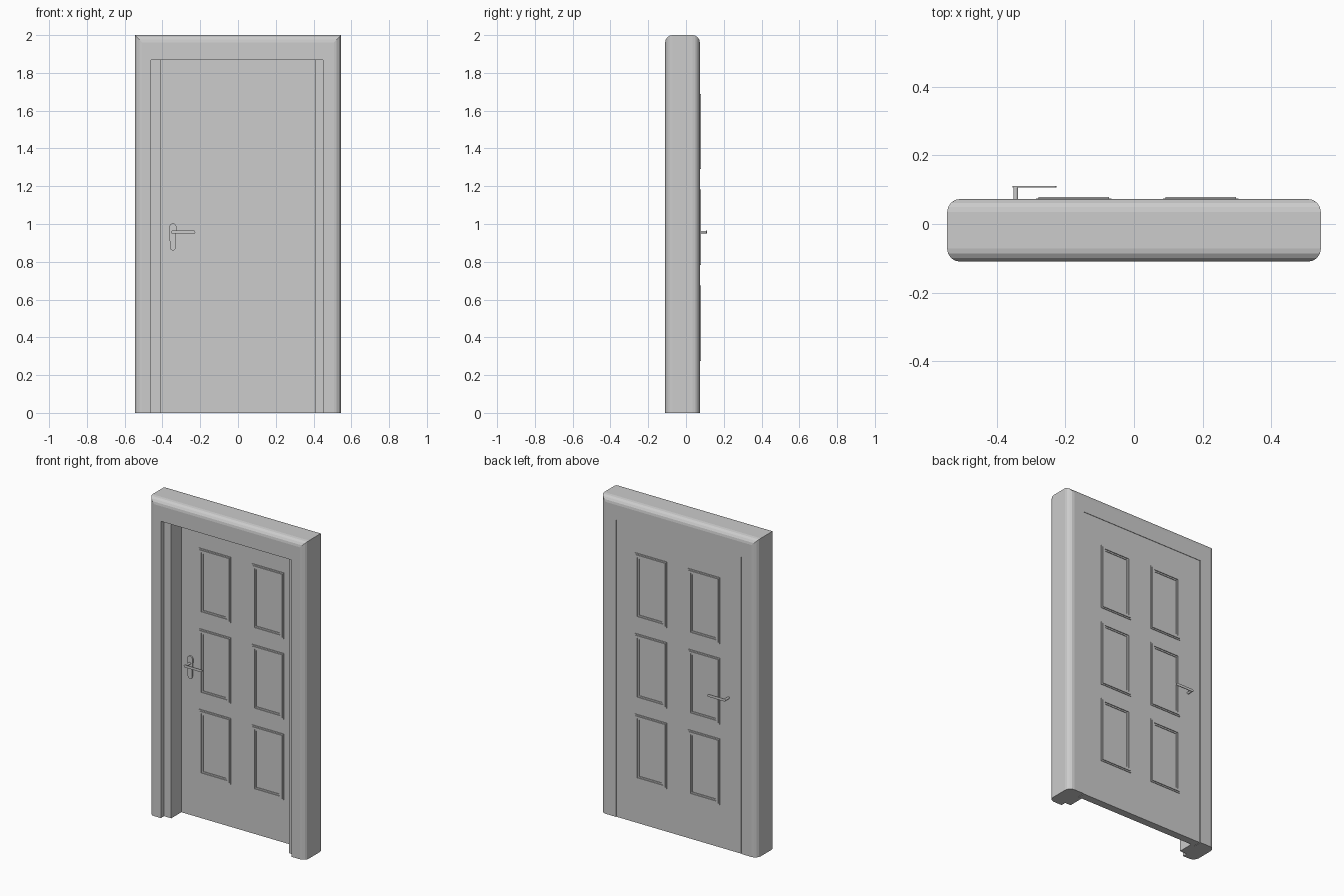
import bpy, bmesh, math

cube = bpy.data.objects.get("Cube")
if cube:
    bpy.data.objects.remove(cube, do_unlink=True)

grey = bpy.data.materials.new("plain_grey")
grey.use_nodes = True
grey.diffuse_color = (0.604, 0.604, 0.604, 1)
grey.node_tree.nodes["Principled BSDF"].inputs["Base Color"].default_value = (0.604, 0.604, 0.604, 1)


def finish(name, bm):
    bmesh.ops.recalc_face_normals(bm, faces=bm.faces[:])
    mesh = bpy.data.meshes.new(name)
    bm.to_mesh(mesh)
    bm.free()
    mesh.materials.append(grey)
    obj = bpy.data.objects.new(name, mesh)
    bpy.context.collection.objects.link(obj)
    return obj


def slab(outline, y0, y1):
    """Extrude an x-z outline from y0 to y1."""
    bm = bmesh.new()
    face = bm.faces.new([bm.verts.new((x, y0, z)) for x, z in outline])
    ext = bmesh.ops.extrude_face_region(bm, geom=[face])
    for v in ext["geom"]:
        if isinstance(v, bmesh.types.BMVert):
            v.co.y = y1
    return bm


def rect(x0, x1, z0, z1):
    return [(x0, z0), (x1, z0), (x1, z1), (x0, z1)]


def capsule(x, z0, z1, r_low, r_high, steps=8):
    """Upright rounded outline, with a different radius at each end."""
    arc = [math.pi * i / steps for i in range(steps + 1)]
    top = [(x + r_high * math.cos(a), z1 - r_high + r_high * math.sin(a)) for a in arc]
    low = [(x - r_low * math.cos(a), z0 + r_low - r_low * math.sin(a)) for a in arc]
    return top + low


# Frame: one arch-shaped solid with rounded outer edges, mitred at the corners
W, H, FRONT, BACK = 0.545, 2.0, -0.11, 0.073
IN_RIGHT, IN_LEFT, HEAD = -0.46, 0.45, 1.867
bm = slab([(-W, 0), (-W, H), (W, H), (W, 0), (IN_LEFT, 0), (IN_LEFT, HEAD),
           (IN_RIGHT, HEAD), (IN_RIGHT, 0)], FRONT, BACK)
outer = []
for e in bm.edges:
    a, b = (v.co for v in e.verts)
    on_side = abs(a.x) > W - 0.001 and abs(a.x - b.x) < 0.001
    on_top = a.z > H - 0.001 and b.z > H - 0.001
    if abs(a.y - b.y) < 0.001 and (on_side or on_top):
        outer.append(e)
bmesh.ops.bevel(bm, geom=outer, offset=0.038, segments=4, profile=0.5, affect='EDGES')
finish("door_frame", bm)

# Stepped jamb linings: a stop in front of the leaf and a rebate beside it
DOOR_FRONT, DOOR_BACK = 0.022, 0.07
STOP, REBATE = 0.41, 0.437
for side, edge, name in ((-1, IN_RIGHT, "right"), (1, IN_LEFT, "left")):
    lining = [(edge, -0.078), (side * STOP, -0.078), (side * STOP, DOOR_FRONT),
              (side * REBATE, DOOR_FRONT), (side * REBATE, BACK), (edge, BACK)]
    bm = bmesh.new()
    low = bm.faces.new([bm.verts.new((x, y, 0)) for x, y in lining])
    ext = bmesh.ops.extrude_face_region(bm, geom=[low])
    bmesh.ops.translate(bm, vec=(0, 0, HEAD),
                        verts=[v for v in ext["geom"] if isinstance(v, bmesh.types.BMVert)])
    finish(name + "_jamb_lining", bm)

# Door leaf, nearly flush with the back of the frame
finish("door_leaf", slab(rect(-0.433, 0.433, 0, HEAD), DOOR_FRONT, DOOR_BACK))


# Raised, stepped panel mouldings on both faces of the leaf
def moulding(name, x0, x1, z0, z1, y, out):
    profile = [(0, -0.002), (0, 0.004), (0.008, 0.004), (0.008, 0.009),
               (0.021, 0.009), (0.021, 0.004), (0.03, 0.004), (0.03, -0.002)]
    bm = bmesh.new()
    loops = [[bm.verts.new((x, y + out * h, z))
              for x, z in rect(x0 + d, x1 - d, z0 + d, z1 - d)] for d, h in profile]
    for a, b in zip(loops, loops[1:] + loops[:1]):
        for i in range(4):
            j = (i + 1) % 4
            bm.faces.new((a[i], a[j], b[j], b[i]))
    finish(name, bm)


for face, y, out in (("front", DOOR_FRONT, -1), ("back", DOOR_BACK, 1)):
    for row, z in (("lower", 0.268), ("middle", 0.775), ("upper", 1.282)):
        for col, x in (("right", -0.286), ("left", 0.084)):
            moulding(f"{face}_{row}_{col}_moulding", x, x + 0.221, z, z + 0.415, y, out)

# Handle: front plate, spindles and thin flat levers
HX, HZ = -0.345, 0.957
finish("handle_plate", slab(capsule(HX, 0.86, 1.003, 0.015, 0.019),
                            DOOR_FRONT - 0.008, DOOR_FRONT + 0.001))
for face, y, out, tip in (("front", DOOR_FRONT, -1, -0.034), ("back", DOOR_BACK, 1, 0.111)):
    finish(f"{face}_spindle",
           slab(capsule(HX, HZ - 0.007, HZ + 0.007, 0.007, 0.007), y - out * 0.005, tip))
    bar = [(z + HX - HZ + 0.055, HZ - x + HX) for x, z in
           capsule(HX, HZ - 0.064, HZ + 0.064, 0.008, 0.008)]
    finish(f"{face}_lever", slab(bar, tip - out * 0.004, tip))
